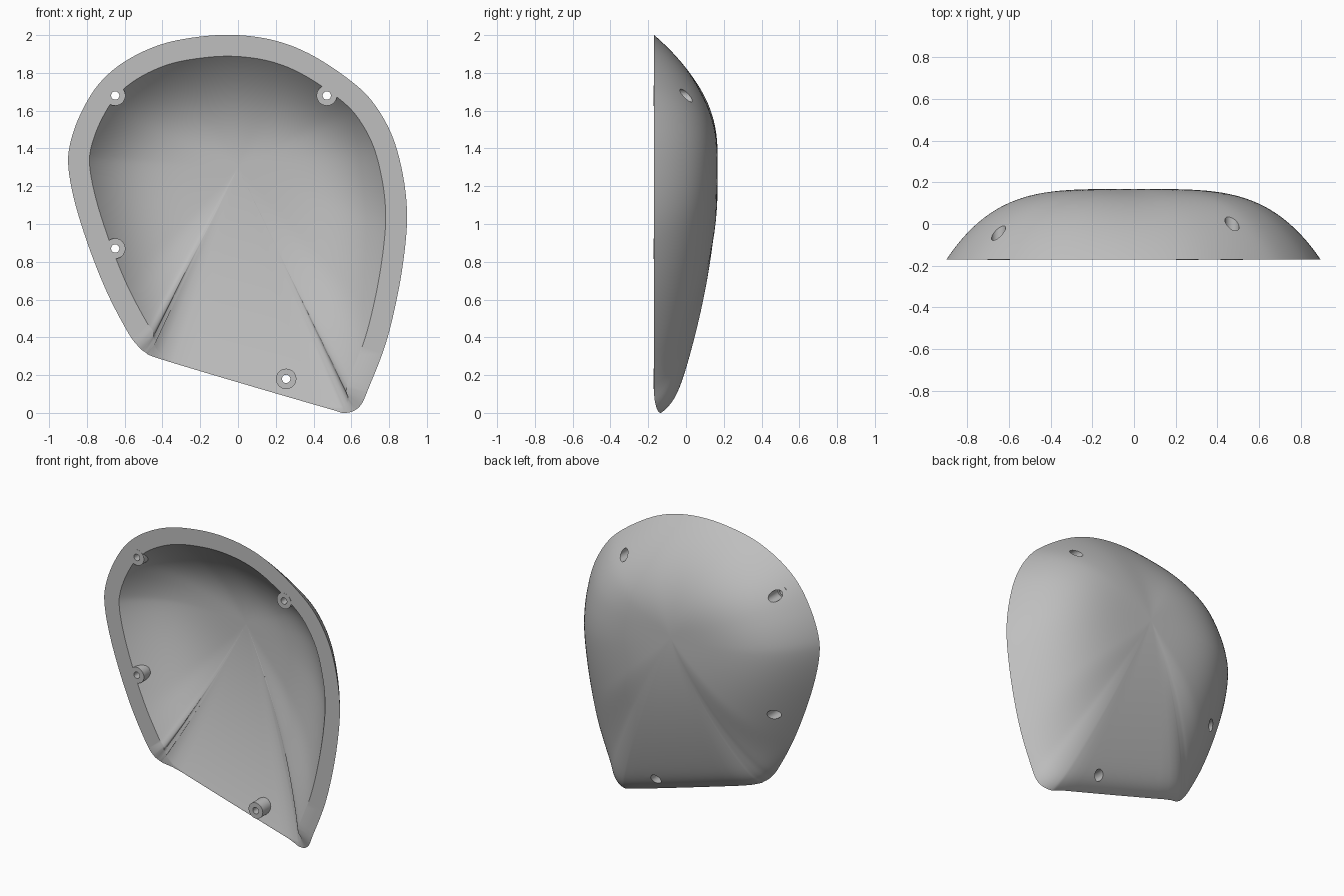
import bpy, bmesh, math
from mathutils import Vector

if "Cube" in bpy.data.objects:
    bpy.data.objects.remove(bpy.data.objects["Cube"])

FRONT, CREST, WALL = -0.17, 0.168, 0.08
CENTRE = Vector((0, 1.3))
RIM = 0.113

# Outline of the shell (x, z), clockwise from the top
OUTLINE = [(0, 2), (.2, 1.97), (.38, 1.9), (.575, 1.775), (.71, 1.65), (.815, 1.47),
           (.873, 1.26), (.895, 1.05), (.88, .84), (.84, .6), (.78, .36), (.695, .14),
           (.645, .035), (.57, 0), (.47, .025), (.03, .153), (-.41, .285), (-.49, .32),
           (-.535, .36), (-.585, .43), (-.69, .63), (-.785, .865), (-.86, 1.1),
           (-.897, 1.29), (-.89, 1.42), (-.835, 1.58), (-.738, 1.74), (-.6, 1.86),
           (-.41, 1.95), (-.2, 1.992)]

material = bpy.data.materials.new("light_grey")
grey = (0.52, 0.52, 0.52, 1)
material.diffuse_color = grey
material.use_nodes = True
material.node_tree.nodes["Principled BSDF"].inputs["Base Color"].default_value = grey


def smoothstep(a, b, v):
    v = min(1, max(0, (v - a) / (b - a)))
    return v * v * (3 - 2 * v)


def catmull(points, steps):
    out, n = [], len(points)
    p = [Vector(q) for q in points]
    for i in range(n):
        a, b, c, d = (p[(i + k) % n] for k in (-1, 0, 1, 2))
        for j in range(steps):
            t = j / steps
            out.append(0.5 * (2 * b + (c - a) * t + (2 * a - 5 * b + 4 * c - d) * t ** 2
                              + (3 * b - a - 3 * c + d) * t ** 3))
    return out


def make_object(name, bm):
    bmesh.ops.recalc_face_normals(bm, faces=bm.faces)
    mesh = bpy.data.meshes.new(name)
    bm.to_mesh(mesh)
    bm.free()
    mesh.materials.append(material)
    obj = bpy.data.objects.new(name, mesh)
    bpy.context.collection.objects.link(obj)
    return obj


def lathe(name, x, z, profile, sides=32):
    """Closed solid turned about a y axis; profile is (radius, y)."""
    bm = bmesh.new()
    rings = [[bm.verts.new((x + r * math.cos(math.tau * k / sides), y,
                            z + r * math.sin(math.tau * k / sides)))
              for k in range(sides)] for r, y in profile]
    for a, b in zip(rings, rings[1:]):
        for k in range(sides):
            m = (k + 1) % sides
            bm.faces.new((a[k], a[m], b[m], b[k]))
    bm.faces.new(rings[0])
    bm.faces.new(rings[-1])
    return make_object(name, bm)


def build_shell(rings=30):
    bm = bmesh.new()
    outer = catmull(OUTLINE, 5)
    n = len(outer)
    inner, edge_y, power, low = [], [], [], []
    for i, p in enumerate(outer):
        d = p - CENTRE
        phi = abs(math.atan2(d.x, -d.y))
        tangent = outer[(i + 1) % n] - outer[i - 1]
        normal = Vector((tangent.y, -tangent.x)).normalized()
        if normal.dot(d) > 0:
            normal.negate()
        # The rim fades away along the open bottom edge
        opening = 1 - smoothstep(.34, .53, phi)
        inner.append(p + normal * max(.004, RIM * (1 - opening)))
        edge_y.append(FRONT + .05 * opening)
        low.append(1 - smoothstep(.3, .8, phi))
        power.append((2.4 + 1.6 * d.normalized().x ** 2) * (1 - low[-1]) + 1.8 * low[-1])

    def dome(border, crest, roll):
        pole = bm.verts.new((CENTRE.x, crest, CENTRE.y))
        previous = None
        for r in range(1, rings + 1):
            s = 1 - (1 - r / rings) ** 1.6
            ring = []
            for i, p in enumerate(border):
                a = 1 - .2 * low[i] * roll
                drop = a * s ** power[i] + (1 - a) * s ** 26
                q = CENTRE + (p - CENTRE) * s
                ring.append(bm.verts.new((q.x, crest + (edge_y[i] - crest) * drop, q.y)))
            for i in range(n):
                j = (i + 1) % n
                if previous:
                    bm.faces.new((previous[i], previous[j], ring[j], ring[i]))
                else:
                    bm.faces.new((pole, ring[j], ring[i]))
            previous = ring
        return previous

    outside = dome(outer, CREST, 1)
    inside = dome(inner, CREST - WALL, 0)
    # Flat rim joining both skins
    for i in range(n):
        j = (i + 1) % n
        bm.faces.new((outside[i], outside[j], inside[j], inside[i]))
    return make_object("shell", bm)


shell = build_shell()

# Screw bosses with stepped holes: x, z, depth of the boss root
helpers = []
for x, z, root in [(-.65, 1.68, -.1), (.47, 1.68, -.1), (-.65, .87, -.1), (.255, .18, -.075)]:
    boss = lathe("screw_boss", x, z, [(.054, FRONT - .002), (.054, root)])
    hole = lathe("screw_hole_cutter", x, z,
                 [(.022, -.4), (.022, -.12), (.034, -.12), (.034, .4)])
    for tool, operation in ((boss, "UNION"), (hole, "DIFFERENCE")):
        tool.hide_render = True
        mod = shell.modifiers.new(tool.name, "BOOLEAN")
        mod.operation, mod.solver, mod.object = operation, "EXACT", tool
        helpers.append(tool)

# Bake the booleans and drop the helpers
bpy.context.view_layer.update()
graph = bpy.context.evaluated_depsgraph_get()
baked = bpy.data.meshes.new_from_object(shell.evaluated_get(graph))
shell.modifiers.clear()
shell.data = baked
for tool in helpers:
    bpy.data.objects.remove(tool)

bpy.ops.object.select_all(action="DESELECT")
shell.select_set(True)
bpy.context.view_layer.objects.active = shell
bpy.ops.object.shade_smooth_by_angle(angle=math.radians(35))
